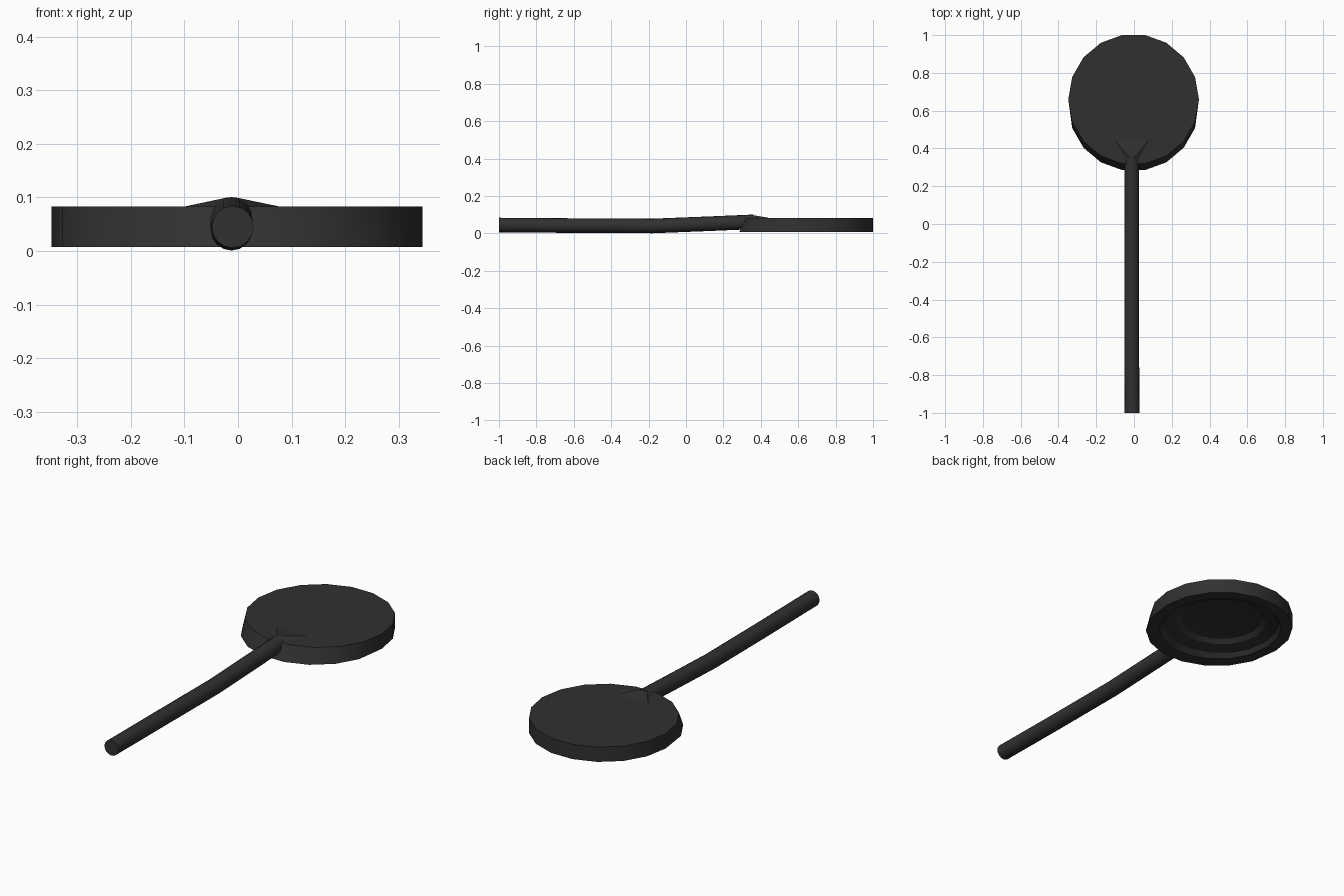
import bpy, bmesh
from math import sin, cos, pi, radians

if "Cube" in bpy.data.objects:
    bpy.data.objects.remove(bpy.data.objects["Cube"])

mat = bpy.data.materials.new("dark_rubber")
mat.diffuse_color = (0.03, 0.03, 0.03, 1)
mat.use_nodes = True
mat.node_tree.nodes["Principled BSDF"].inputs["Base Color"].default_value = mat.diffuse_color


def finish(name, bm):
    bmesh.ops.recalc_face_normals(bm, faces=bm.faces)
    mesh = bpy.data.meshes.new(name)
    bm.to_mesh(mesh)
    bm.free()
    obj = bpy.data.objects.new(name, mesh)
    bpy.context.collection.objects.link(obj)
    mesh.materials.append(mat)
    bpy.ops.object.select_all(action='DESELECT')
    obj.select_set(True)
    bpy.context.view_layer.objects.active = obj
    bpy.ops.object.shade_smooth_by_angle(angle=radians(25))
    return obj


def skin(name, rings):
    """Bridge rings of points in order and cap both ends."""
    bm = bmesh.new()
    loops = [[bm.verts.new(p) for p in ring] for ring in rings]
    n = len(loops[0])
    for a, b in zip(loops, loops[1:]):
        for i in range(n):
            j = (i + 1) % n
            bm.faces.new((a[i], a[j], b[j], b[i]))
    bm.faces.new(loops[0])
    bm.faces.new(loops[-1])
    return finish(name, bm)


# Round 18-sided head: flat top, skirt flared toward the stem, stepped hollow below
def head_ring(r, z, flare):
    pts = []
    for i in range(18):
        a = 2 * pi * i / 18
        y = 0.66 + r * sin(a)
        if sin(a) < -0.1:
            y -= flare
        pts.append((-0.002 + r * cos(a), y, z))
    return pts


profile = [(0.346, 0.083, 0), (0.346, 0.008, 0.034), (0.29, 0.008, 0.02),
           (0.275, 0.03, 0.01), (0.22, 0.042, 0), (0.20, 0.06, 0), (0.13, 0.07, 0)]
skin("head", [head_ring(*p) for p in profile])

# Slightly bent round stem
path = [(-0.010, -1.0, 0.045), (-0.012, -0.6, 0.042), (-0.012, -0.18, 0.040),
        (-0.012, 0.10, 0.051), (-0.012, 0.36, 0.062)]
skin("stem", [[(x + 0.039 * cos(2 * pi * i / 16), y, z + 0.039 * sin(2 * pi * i / 16))
               for i in range(16)] for x, y, z in path])

# Wedge blending the stem into the top of the head
bm = bmesh.new()
for x, y, z in [(-0.045, 0.335, 0.083), (0.021, 0.335, 0.083), (-0.02, 0.345, 0.1),
                (-0.004, 0.345, 0.1), (-0.1, 0.445, 0.083), (0.078, 0.445, 0.083),
                (-0.045, 0.335, 0.06), (0.021, 0.335, 0.06), (-0.011, 0.44, 0.078)]:
    bm.verts.new((x, y, z))
hull = bmesh.ops.convex_hull(bm, input=bm.verts)
bmesh.ops.delete(bm, geom=list({v for v in hull["geom_interior"] if isinstance(v, bmesh.types.BMVert)}), context='VERTS')
finish("stem_blend", bm)
